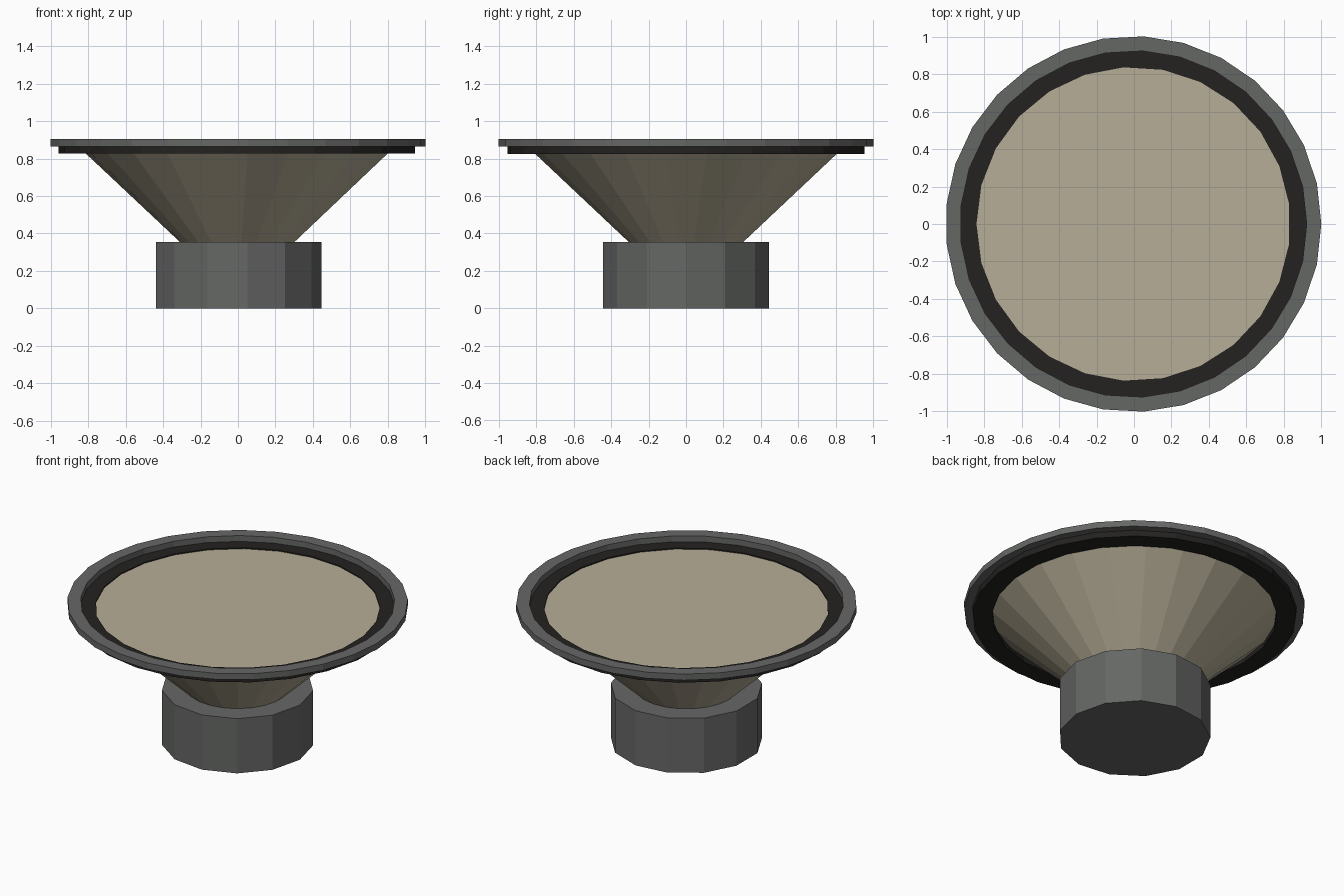
import bpy, bmesh
from math import pi, cos, sin

if "Cube" in bpy.data.objects:
    bpy.data.objects.remove(bpy.data.objects["Cube"])

CX = -0.003  # odd-sided rim is centred by its bounding box


def material(name, rgb):
    m = bpy.data.materials.new(name)
    m.diffuse_color = (*rgb, 1)
    m.use_nodes = True
    m.node_tree.nodes["Principled BSDF"].inputs["Base Color"].default_value = m.diffuse_color
    return m


def lathe(name, profile, sides, mat, start=0.0, closed=False):
    """Spin an (r, z) profile; open profiles get flat caps at both ends."""
    bm = bmesh.new()
    rings = []
    for r, z in profile:
        rings.append([bm.verts.new((CX + r * cos(start + 2 * pi * i / sides),
                                    r * sin(start + 2 * pi * i / sides), z))
                      for i in range(sides)])
    pairs = list(zip(rings, rings[1:]))
    if closed:
        pairs.append((rings[-1], rings[0]))
    else:
        bm.faces.new(rings[0])
        bm.faces.new(rings[-1])
    for a, b in pairs:
        for i in range(sides):
            j = (i + 1) % sides
            bm.faces.new((a[i], a[j], b[j], b[i]))
    bmesh.ops.recalc_face_normals(bm, faces=bm.faces)
    me = bpy.data.meshes.new(name)
    bm.to_mesh(me)
    bm.free()
    ob = bpy.data.objects.new(name, me)
    me.materials.append(mat)
    bpy.context.collection.objects.link(ob)
    return ob


def ring(name, inner, outer, z0, z1, sides, mat, start=0.0):
    return lathe(name, [(inner, z0), (outer, z0), (outer, z1), (inner, z1)],
                 sides, mat, start, closed=True)


metal = material("grey_metal", (0.13, 0.135, 0.13))
rubber = material("black_rubber", (0.017, 0.016, 0.015))
paper = material("cream_paper", (0.47, 0.42, 0.31))

# Magnet drum at the base
lathe("magnet", [(0.448, 0.0), (0.448, 0.355)], 13, metal)

# Flared cone with a flat top
lathe("cone", [(0.297, 0.345), (0.845, 0.86)], 23, paper, pi)

# Dark surround holding the cone edge
ring("surround", 0.838, 0.955, 0.826, 0.867, 25, rubber, pi)

# Outer mounting rim
ring("mounting_rim", 0.925, 1.003, 0.865, 0.905, 29, metal)
